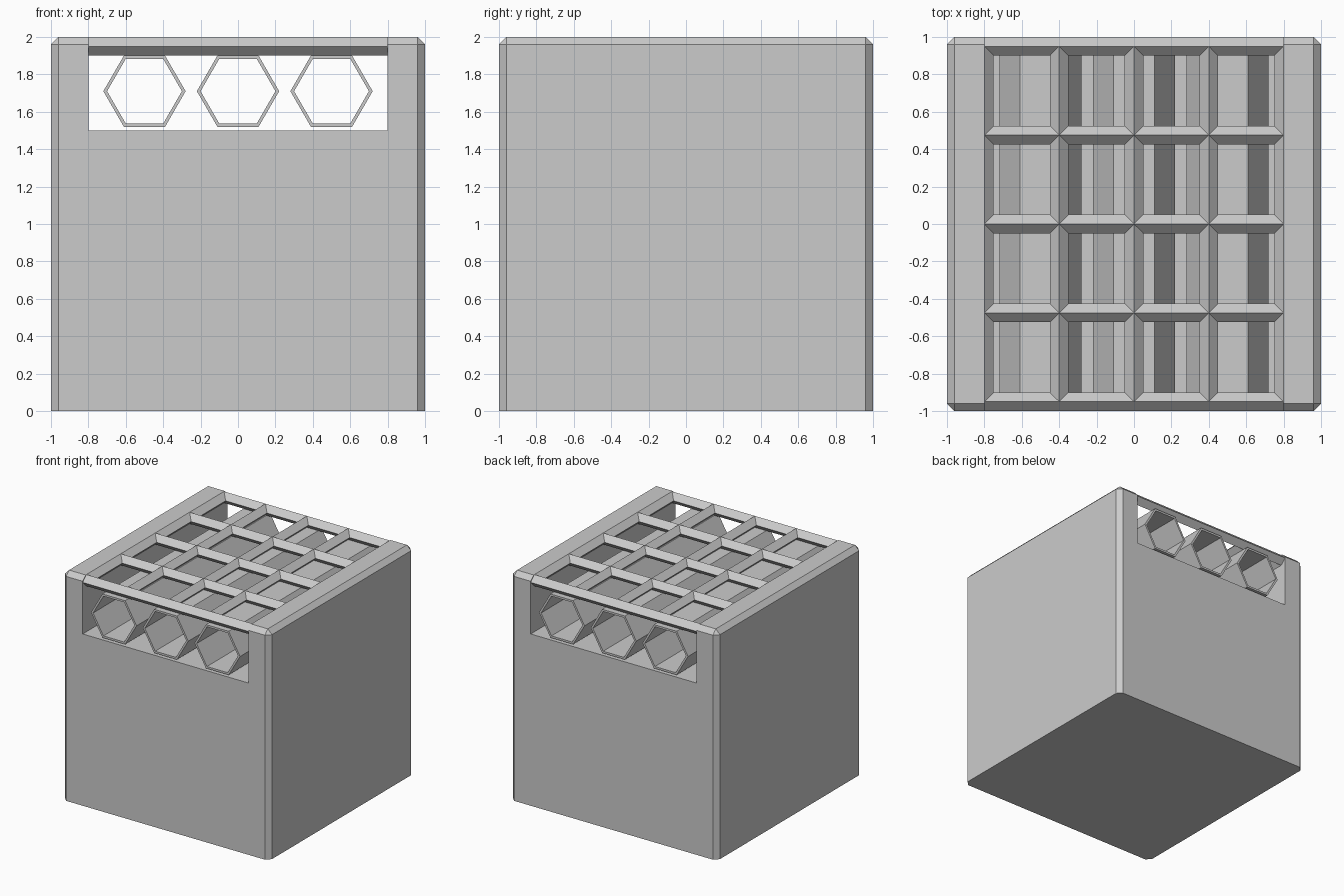
import bpy
import bmesh
from math import cos, sin, radians
from mathutils import Matrix

cube = bpy.data.objects.get("Cube")
if cube:
    bpy.data.objects.remove(cube, do_unlink=True)

# Single flat grey
grey = bpy.data.materials.new("light grey")
GREY = (0.6, 0.6, 0.6, 1)
grey.diffuse_color = GREY
grey.use_nodes = True
grey.node_tree.nodes["Principled BSDF"].inputs["Base Color"].default_value = GREY


def add_object(name, bm):
    bmesh.ops.recalc_face_normals(bm, faces=bm.faces)
    mesh = bpy.data.meshes.new(name)
    bm.to_mesh(mesh)
    bm.free()
    mesh.materials.append(grey)
    obj = bpy.data.objects.new(name, mesh)
    bpy.context.collection.objects.link(obj)
    return obj


def box(size, centre):
    bm = bmesh.new()
    bmesh.ops.create_cube(bm, size=1, matrix=Matrix.Translation(centre) @ Matrix.Diagonal((*size, 1)))
    return bm


def diamond_bar(name, axis, length, centre):
    # Square rod standing on its edge
    bm = bmesh.new()
    turn = Matrix.Rotation(radians(90), 4, "Y" if axis == "X" else "X")
    bmesh.ops.create_cone(bm, cap_ends=True, segments=4, radius1=0.05, radius2=0.05,
                          depth=length, matrix=Matrix.Translation(centre) @ turn)
    return add_object(name, bm)


def hex_tube(name, x, z, outer, inner, half):
    # Hollow six-sided tube running front to back
    bm = bmesh.new()
    rings = []
    for y, r in ((-half, outer), (half, outer), (half, inner), (-half, inner)):
        rings.append([bm.verts.new((x + r * cos(radians(60 * i)), y, z + r * sin(radians(60 * i))))
                      for i in range(6)])
    for k in range(4):
        a, b = rings[k], rings[(k + 1) % 4]
        for i in range(6):
            j = (i + 1) % 6
            bm.faces.new((a[i], a[j], b[j], b[i]))
    return add_object(name, bm)


# Block with chamfered upright and top edges
bm = box((2, 2, 2), (0, 0, 1))
edges = [e for e in bm.edges if any(v.co.z > 1 for v in e.verts)]
bmesh.ops.bevel(bm, geom=edges, offset=0.04, segments=1, affect="EDGES")
block = add_object("block", bm)

# Channel through the top
cutter = add_object("channel_cutter", box((1.6, 3, 1), (0, 0, 2)))
cutter.hide_render = True
cut = block.modifiers.new("channel", "BOOLEAN")
cut.operation = "DIFFERENCE"
cut.solver = "EXACT"
cut.object = cutter
bpy.context.view_layer.objects.active = block
bpy.ops.object.modifier_apply(modifier=cut.name)
bpy.data.objects.remove(cutter, do_unlink=True)

# Grille over the channel
for i in range(5):
    diamond_bar(f"cross_bar_{i + 1}", "X", 1.6, (0, (i - 2) * 0.475, 1.95))
    diamond_bar(f"long_bar_{i + 1}", "Y", 1.9, ((i - 2) * 0.4, 0, 1.95))

# Tubes inside the channel
for name, x in (("right_tube", -0.5), ("middle_tube", 0), ("left_tube", 0.5)):
    hex_tube(name, x, 1.71, 0.22, 0.2, 1.0)
